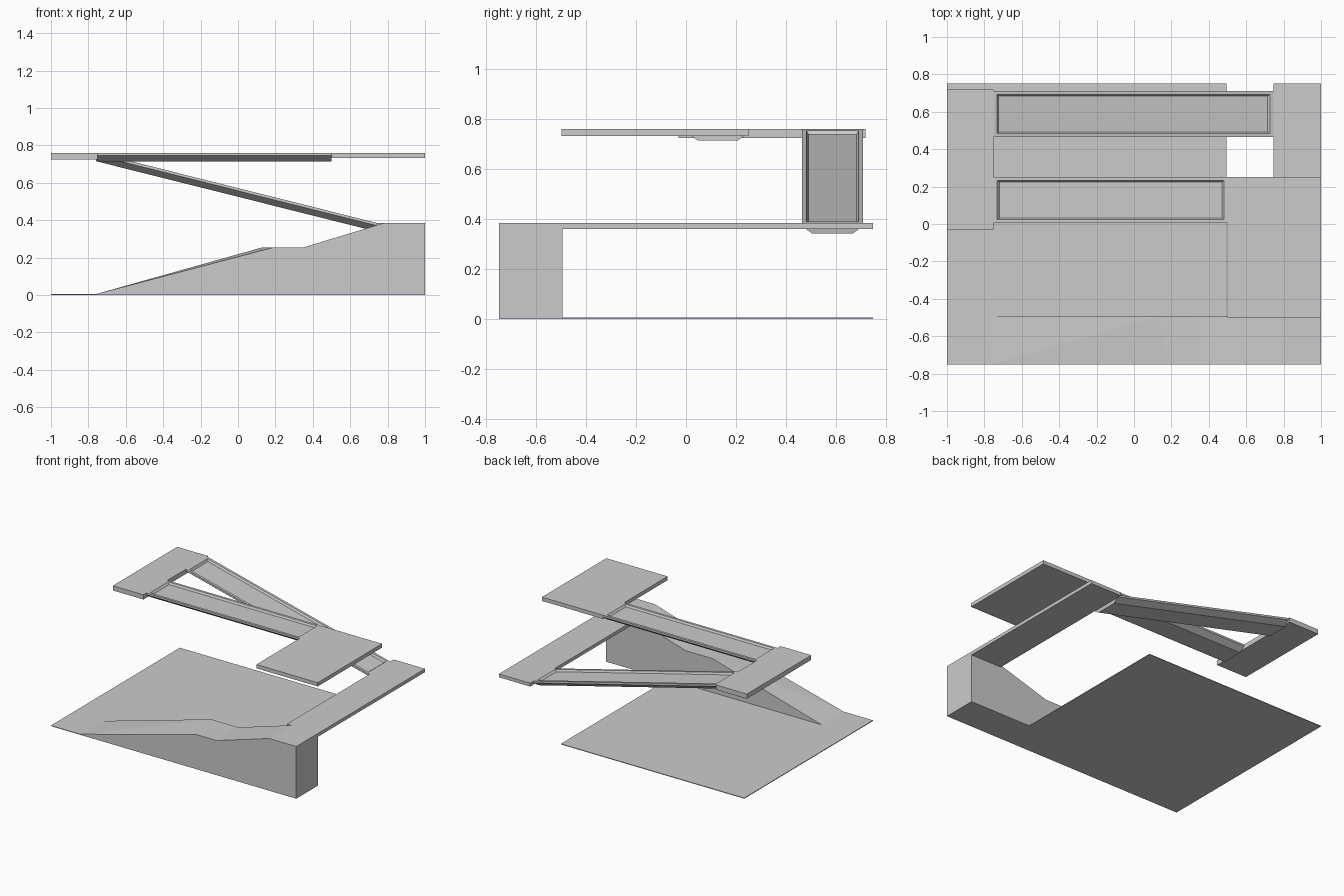
import bpy, bmesh, math
from mathutils import Vector

if "Cube" in bpy.data.objects:
    bpy.data.objects.remove(bpy.data.objects["Cube"], do_unlink=True)

grey = bpy.data.materials.new("concrete grey")
grey.use_nodes = True
GREY = (0.6, 0.6, 0.6, 1)
grey.diffuse_color = GREY
grey.node_tree.nodes["Principled BSDF"].inputs["Base Color"].default_value = GREY


def finish(name, bm):
    bmesh.ops.recalc_face_normals(bm, faces=bm.faces)
    mesh = bpy.data.meshes.new(name)
    bm.to_mesh(mesh)
    bm.free()
    mesh.materials.append(grey)
    obj = bpy.data.objects.new(name, mesh)
    bpy.context.collection.objects.link(obj)
    return obj


def slab(name, x, y, z):
    bm = bmesh.new()
    bmesh.ops.create_cube(bm, size=1)
    for v in bm.verts:
        v.co = [a + (b - a) * (c + 0.5) for (a, b), c in zip((x, y, z), v.co)]
    return finish(name, bm)


def loft(name, front, back, y0, y1):
    """Solid between two matching side profiles in the xz plane."""
    bm = bmesh.new()
    a = [bm.verts.new((x, y0, z)) for x, z in front]
    b = [bm.verts.new((x, y1, z)) for x, z in back]
    bm.faces.new(a)
    bm.faces.new(b[::-1])
    for i in range(len(a)):
        j = (i + 1) % len(a)
        quad = bm.faces.new((a[j], a[i], b[i], b[j]))
        if abs(front[j][0] - back[j][0]) + abs(front[i][0] - back[i][0]) > 0:
            bmesh.ops.triangulate(bm, faces=[quad])
    return finish(name, bm)


def tray_ramp(name, start, end, y0, y1):
    """Ramp with a chamfered underside and a sunken deck; start and end are (x, z)."""
    p, q = Vector((start[0], 0, start[1])), Vector((end[0], 0, end[1]))
    along = (q - p).normalized()
    up = Vector((-along.z, 0, along.x))
    length = (q - p).length
    bm = bmesh.new()

    def ring(inset, end_inset, height):
        corners = ((end_inset, y0 + inset), (length - end_inset, y0 + inset),
                   (length - end_inset, y1 - inset), (end_inset, y1 - inset))
        return [bm.verts.new(p + along * d + up * height + Vector((0, y, 0)))
                for d, y in corners]

    # underside, chamfer, side lip, top rim, sunken deck
    rings = [ring(0.042, 0, -0.045), ring(0, 0, -0.014), ring(0, 0, 0),
             ring(0.018, 0.018, 0), ring(0.026, 0.03, -0.014)]
    bm.faces.new(rings[0][::-1])
    bm.faces.new(rings[-1])
    for lo, hi in zip(rings, rings[1:]):
        for i in range(4):
            j = (i + 1) % 4
            bm.faces.new((lo[i], lo[j], hi[j], hi[i]))
    return finish(name, bm)


# ground and the solid entry ramp along the front
slab("ground_plate", (-1, 0.495), (-0.75, 0.75), (0, 0.005))


def ramp_profile(knee):
    return [(-0.76, 0), (1, 0), (1, 0.385), (0.78, 0.385),
            (0.35, 0.255), (knee, 0.255), (-0.76, 0.005)]


loft("entry_ramp", ramp_profile(0.19), ramp_profile(0.13), -0.75, -0.495)

# raised walkways
slab("lower_walkway", (0.745, 1), (-0.495, 0.75), (0.36, 0.385))
slab("left_landing", (-1, -0.75), (-0.03, 0.72), (0.725, 0.76))
slab("upper_platform", (0.5, 1), (-0.5, 0.25), (0.732, 0.76))

# connecting ramps
tray_ramp("sloped_ramp", (-0.75, 0.76), (0.745, 0.385), 0.465, 0.71)
tray_ramp("level_ramp", (-0.75, 0.76), (0.5, 0.76), 0.005, 0.25)
